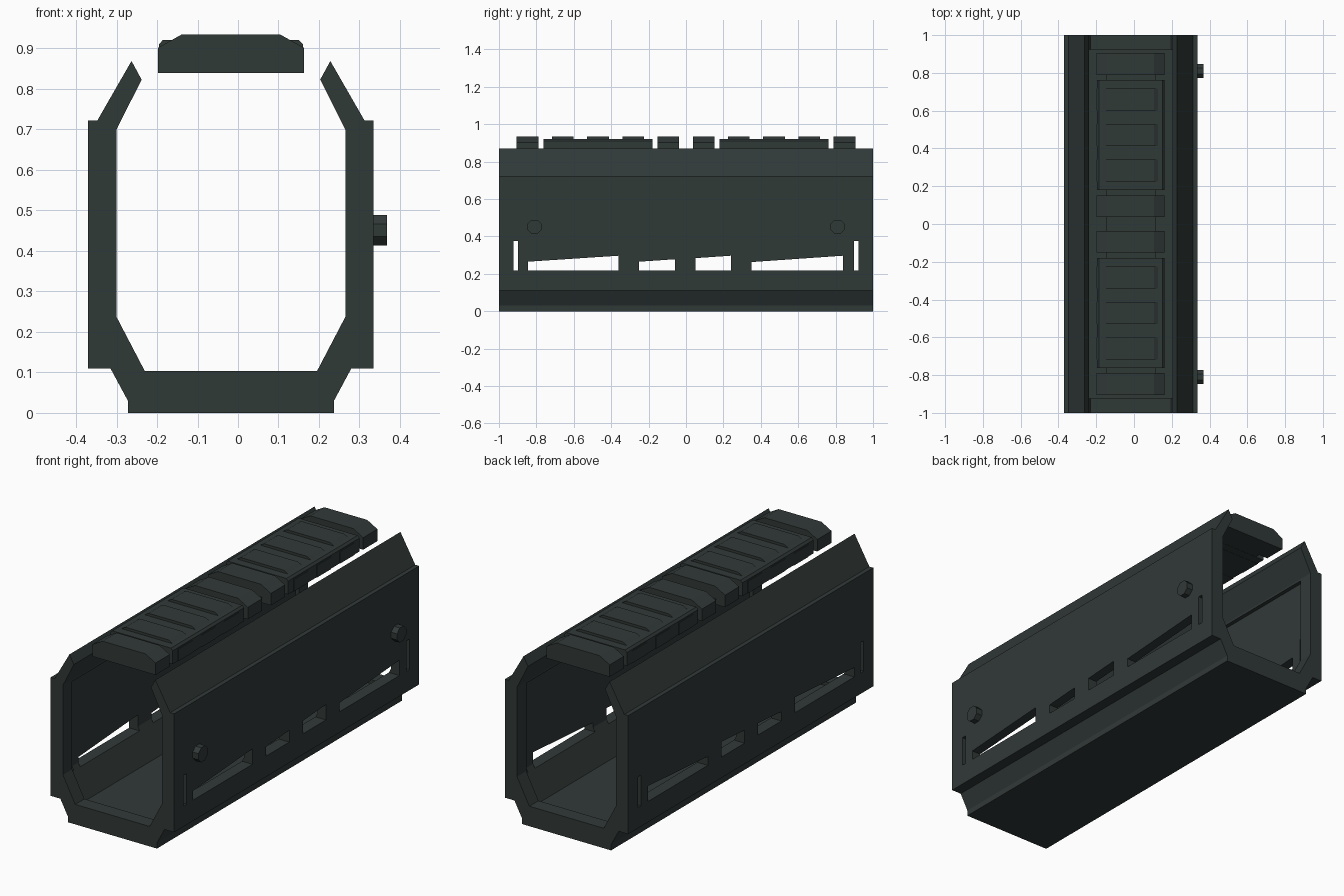
import bpy, bmesh, math
from mathutils import Matrix

if "Cube" in bpy.data.objects:
    bpy.data.objects.remove(bpy.data.objects["Cube"])

CX = -0.0175  # centre line of the housing (the bolts stick out on the right)

metal = bpy.data.materials.new("dark_green_grey")
metal.diffuse_color = (0.030, 0.041, 0.039, 1)
metal.use_nodes = True
metal.node_tree.nodes["Principled BSDF"].inputs["Base Color"].default_value = metal.diffuse_color


def make(name, bm):
    bmesh.ops.recalc_face_normals(bm, faces=bm.faces)
    me = bpy.data.meshes.new(name)
    bm.to_mesh(me)
    bm.free()
    me.materials.append(metal)
    ob = bpy.data.objects.new(name, me)
    bpy.context.collection.objects.link(ob)
    return ob


def prism(bm, pts, axis, a, b):
    """Extrude a 2D profile along y (points are x,z) or x (points are y,z)."""
    put = (lambda p, t: (p[0], t, p[1])) if axis == 'y' else (lambda p, t: (t, p[0], p[1]))
    f = bm.faces.new([bm.verts.new(put(p, a)) for p in pts])
    ext = bmesh.ops.extrude_face_region(bm, geom=[f])
    step = (0, b - a, 0) if axis == 'y' else (b - a, 0, 0)
    bmesh.ops.translate(bm, vec=step, verts=[v for v in ext['geom'] if isinstance(v, bmesh.types.BMVert)])


def mirrored(half):
    """Right half of a profile plus its mirror image, around the centre line."""
    return [(CX + x, z) for x, z in half] + [(CX - x, z) for x, z in reversed(half)]


def cut(ob, cutter):
    cutter.hide_render = True
    mod = ob.modifiers.new("cut", 'BOOLEAN')
    mod.operation = 'DIFFERENCE'
    mod.solver = 'EXACT'
    mod.object = cutter
    bpy.context.view_layer.objects.active = ob
    bpy.ops.object.modifier_apply(modifier=mod.name)
    bpy.data.objects.remove(cutter)


# Housing: open-topped channel with angled corners
bm = bmesh.new()
prism(bm, mirrored([(0.2545, 0), (0.2545, 0.03), (0.2975, 0.11), (0.3525, 0.11), (0.3525, 0.722),
                    (0.33, 0.722), (0.2455, 0.869), (0.2205, 0.823), (0.2825, 0.70),
                    (0.2825, 0.237), (0.2125, 0.103)]), 'y', -1, 1)
housing = make("housing", bm)

# Shallow recess inside, leaving a lip at both ends
bm = bmesh.new()
prism(bm, mirrored([(0.222, 0.083), (0.3025, 0.237), (0.3025, 0.69)]), 'y', -0.925, 0.925)
cut(housing, make("recess_cutter", bm))

# Wedge-shaped vents and narrow end slits through both walls
bm = bmesh.new()
for y0, y1, z0, z1 in [(-0.845, -0.36, 0.265, 0.297), (-0.25, -0.06, 0.265, 0.278),
                       (0.05, 0.24, 0.284, 0.297), (0.35, 0.84, 0.263, 0.297),
                       (-0.922, -0.897, 0.375, 0.375), (0.897, 0.922, 0.375, 0.375)]:
    prism(bm, [(y0, 0.217), (y1, 0.217), (y1, z1), (y0, z0)], 'x', -0.6, 0.6)
cut(housing, make("vent_cutter", bm))

# Top rail: narrow base with ten chamfered teeth
bm = bmesh.new()
prism(bm, mirrored([(0.13, 0.842), (0.13, 0.87)]), 'y', -0.9, 0.9)
make("rail_base", bm)
bm = bmesh.new()
for i in range(10):
    y = (i - 4.5) * 0.1883
    prism(bm, mirrored([(0.18, 0.84), (0.18, 0.902), (0.1225, 0.934)]), 'y', y - 0.058, y + 0.058)
make("rail_teeth", bm)

# Two rail covers filling the gaps between teeth
for name, s in (("front_rail_cover", -1), ("back_rail_cover", 1)):
    bm = bmesh.new()
    prism(bm, mirrored([(0.178, 0.841), (0.178, 0.91), (0.168, 0.921)]), 'y', s * 0.18, s * 0.762)
    make(name, bm)

# Octagonal bolt heads on the right wall
for name, y in (("front_bolt", -0.81), ("back_bolt", 0.81)):
    bm = bmesh.new()
    r = 0.041
    prism(bm, [(y + r * math.cos(a), 0.451 + r * math.sin(a))
               for a in (math.pi / 8 + k * math.pi / 4 for k in range(8))], 'x', 0.325, 0.368)
    make(name, bm)
